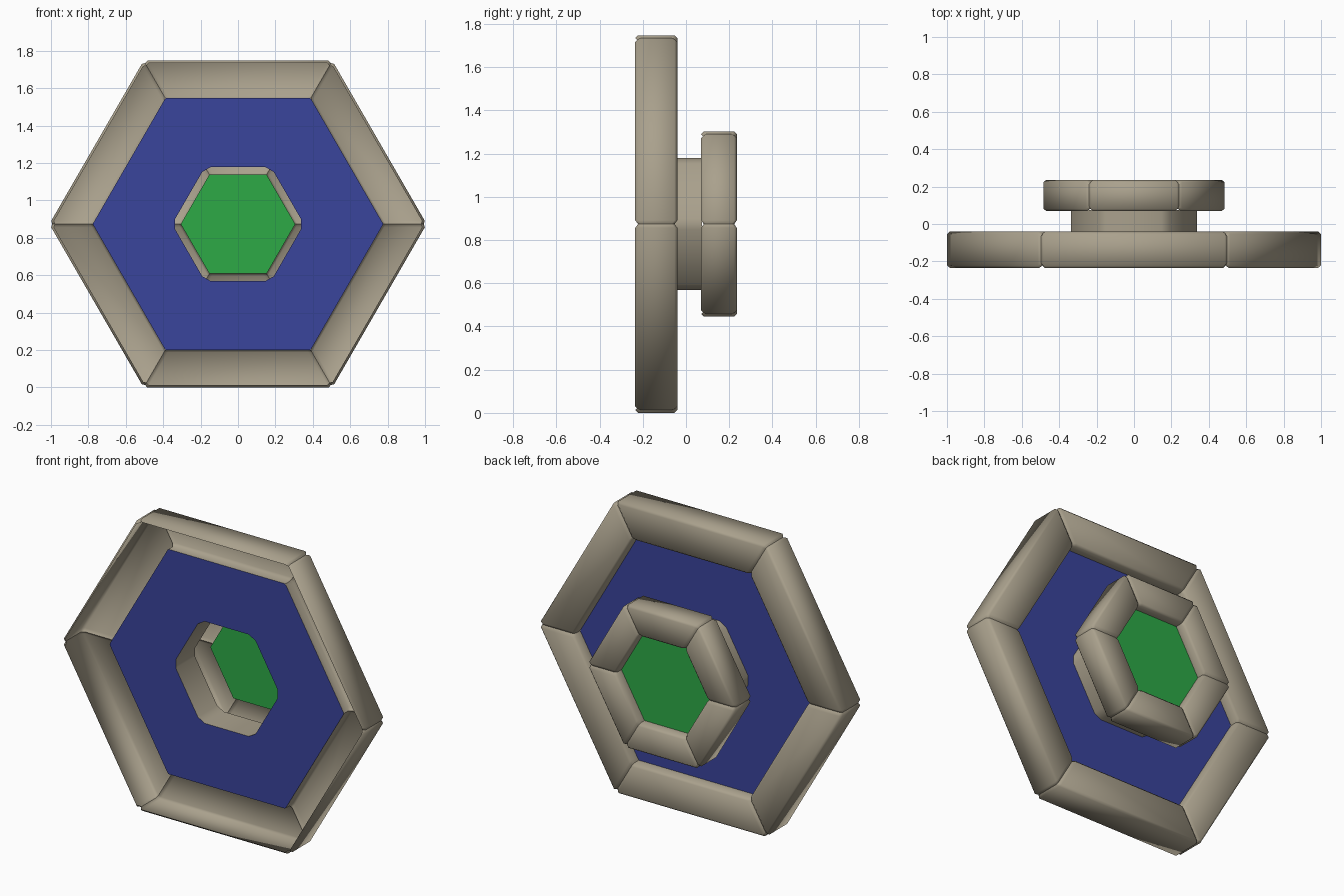
import bpy, bmesh, math

if "Cube" in bpy.data.objects:
    bpy.data.objects.remove(bpy.data.objects["Cube"])

CZ = 0.8735                     # height of the common centre
T30 = math.tan(math.radians(30))


def material(name, rgb):
    m = bpy.data.materials.new(name)
    m.diffuse_color = (*rgb, 1)
    m.use_nodes = True
    m.node_tree.nodes["Principled BSDF"].inputs["Base Color"].default_value = m.diffuse_color
    return m


STONE = material("warm grey", (0.40, 0.355, 0.265))
BLUE = material("deep blue", (0.042, 0.058, 0.335))
GREEN = material("bright green", (0.026, 0.40, 0.062))


def finish(name, bm, mat):
    bmesh.ops.remove_doubles(bm, verts=bm.verts, dist=1e-5)
    bmesh.ops.recalc_face_normals(bm, faces=bm.faces)
    for f in bm.faces:
        f.smooth = True
    me = bpy.data.meshes.new(name)
    bm.to_mesh(me)
    bm.free()
    me.materials.append(mat)
    ob = bpy.data.objects.new(name, me)
    bpy.context.collection.objects.link(ob)
    return ob


def side_point(k, apothem, along, y):
    """Point on hexagon side k, given distance out and distance along it."""
    a = math.radians(90 + 60 * k)
    c, s = math.cos(a), math.sin(a)
    return (apothem * c - along * s, y, CZ + apothem * s + along * c)


def hex_outline(apothem, cut, y):
    """Twelve points: each hexagon corner split by a small chamfer."""
    half = apothem * T30 - cut
    return [side_point(k, apothem, s, y) for k in range(6) for s in (-half, half)]


def hex_frame(name, outer, inner, y0, y1, lip, b):
    """Six mitred channel bars: outer wall, back face, short inner lip; open in front."""
    def section(d):
        o, f, r = outer - d, y0 + d, y1 - d
        return [(o - b, f), (o, f + b), (o, r - b), (o - b, r),
                (inner + b, r), (inner, r - b), (inner, lip)]
    for k in range(6):
        bm = bmesh.new()
        rows = []
        # stations: mitre, just inside the mitre, and the same at the far end
        for sign, d, back in ((-1, b, 0), (-1, 0, 0.02), (1, 0, 0.02), (1, b, 0)):
            rows.append([bm.verts.new(side_point(k, a, sign * (a * T30 - back), y))
                         for a, y in section(d)])
        for p, q in zip(rows, rows[1:]):
            for i in range(len(p) - 1):
                bm.faces.new((p[i], p[i + 1], q[i + 1], q[i]))
        finish(f"{name}_bar_{k + 1}", bm, STONE)


def loft(name, loops, mat):
    """Join successive twelve-point outlines with a band of faces."""
    bm = bmesh.new()
    rings = [[bm.verts.new(p) for p in pts] for pts in loops]
    for a, b in zip(rings, rings[1:]):
        for i in range(12):
            j = (i + 1) % 12
            bm.faces.new((a[i], a[j], b[j], b[i]))
    return finish(name, bm, mat)


# large front frame with its recessed blue panel
hex_frame("front_frame", 0.8735, 0.672, -0.235, -0.04, -0.107, 0.013)
loft("blue_panel", [hex_outline(0.673, 0.005, -0.107),
                    hex_outline(0.305, 0.03, -0.107)], BLUE)

# hollow neck joining the panel to the rear frame
loft("neck", [hex_outline(0.305, 0.03, -0.107),
              hex_outline(0.305, 0.03, 0.075)], STONE)

# small rear frame with its recessed green pane
hex_frame("rear_frame", 0.428, 0.264, 0.07, 0.235, 0.175, 0.012)
bm = bmesh.new()
bm.faces.new([bm.verts.new(p) for p in hex_outline(0.265, 0.004, 0.175)])
finish("green_pane", bm, GREEN)
